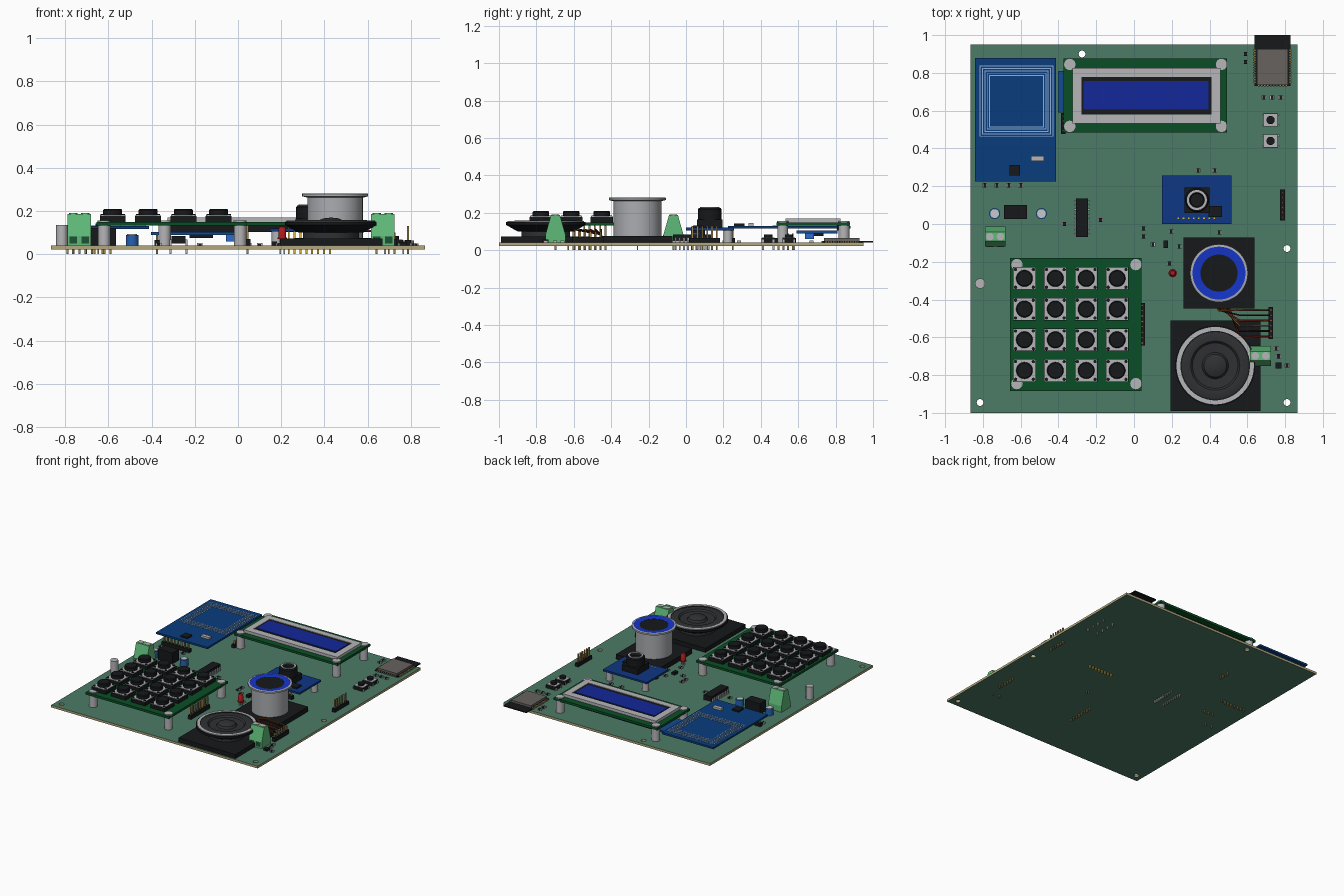
import bpy, bmesh, math
from mathutils import Matrix, Vector

if "Cube" in bpy.data.objects:
    bpy.data.objects.remove(bpy.data.objects["Cube"])

MATS = {}
def mat(hexcol):
    if hexcol not in MATS:
        m = bpy.data.materials.new("colour_" + hexcol)
        lin = [(int(hexcol[i:i + 2], 16) / 255) ** 2.2 for i in (0, 2, 4)]
        m.diffuse_color = (*lin, 1)
        m.use_nodes = True
        m.node_tree.nodes["Principled BSDF"].inputs["Base Color"].default_value = m.diffuse_color
        MATS[hexcol] = m
    return MATS[hexcol]

BLACK, METAL, GREEN, GOLD = "1c1e20", "b4b4b8", "12502a", "a08850"
BLUE, DARK, TERM = "123f7c", "333436", "5fb878"
Z0, Z1 = 0.023, 0.04  # underside and top of the main board

def finish(name, bm, col, smooth=False):
    bmesh.ops.recalc_face_normals(bm, faces=bm.faces)
    me = bpy.data.meshes.new(name)
    bm.to_mesh(me)
    bm.free()
    ob = bpy.data.objects.new(name, me)
    bpy.context.collection.objects.link(ob)
    me.materials.append(mat(col))
    if smooth:
        bpy.ops.object.select_all(action='DESELECT')
        ob.select_set(True)
        bpy.context.view_layer.objects.active = ob
        bpy.ops.object.shade_smooth_by_angle(angle=math.radians(35))
    return ob

def boxes(name, items, col):
    """Each item is (centre x, centre y, size x, size y, bottom z, top z)."""
    bm = bmesh.new()
    for x, y, sx, sy, a, b in items:
        bmesh.ops.create_cube(bm, size=1, matrix=Matrix.Translation((x, y, (a + b) / 2))
                              @ Matrix.Diagonal((sx, sy, b - a, 1)))
    return finish(name, bm, col)

def lathe(name, profile, places, col, seg=32):
    """Turn an (r, z) profile round each (x, y) place."""
    bm = bmesh.new()
    for x, y in places:
        vs = [bm.verts.new((x + r, y, z)) for r, z in profile]
        es = [bm.edges.new(p) for p in zip(vs, vs[1:])]
        bmesh.ops.spin(bm, geom=vs + es, cent=(x, y, 0), axis=(0, 0, 1),
                       angle=math.tau, steps=seg, use_duplicate=False)
    bmesh.ops.remove_doubles(bm, verts=bm.verts, dist=1e-5)
    return finish(name, bm, col, True)

def rod(name, r, a, b, places, col, seg=24):
    return lathe(name, [(0, a), (r, a), (r, b), (0, b)], places, col, seg)

def pins(name, places, top, col=GOLD, w=0.009):
    return boxes(name, [(x, y, w, w, 0, top) for x, y in places], col)

def row(x0, y0, x1, y1, n):
    return [(x0 + (x1 - x0) * i / (n - 1), y0 + (y1 - y0) * i / (n - 1)) for i in range(n)]

def frame(cx, cy, sx, sy, t, a, b):
    return [(cx, cy + s * (sy - t) / 2, sx, t, a, b) for s in (-1, 1)] + \
           [(cx + s * (sx - t) / 2, cy, t, sy - 2 * t, a, b) for s in (-1, 1)]

# main board: flat filled outline with mounting holes
cu = bpy.data.curves.new("main_board", 'CURVE')
cu.dimensions, cu.fill_mode, cu.extrude = '2D', 'BOTH', (Z1 - Z0) / 2
def loop(pts):
    sp = cu.splines.new('POLY')
    sp.points.add(len(pts) - 1)
    for p, (x, y) in zip(sp.points, pts):
        p.co = (x, y, 0, 1)
    sp.use_cyclic_u = True
loop([(-0.865, -1), (0.865, -1), (0.865, 0.95), (-0.865, 0.95)])
for hx, hy in [(-0.275, 0.9), (0.81, -0.13), (0.81, -0.945), (-0.815, -0.945)]:
    loop([(hx + 0.018 * math.cos(k * math.tau / 24), hy + 0.018 * math.sin(k * math.tau / 24)) for k in range(24)])
board = bpy.data.objects.new("main_board", cu)
bpy.context.collection.objects.link(board)
board.location.z = (Z0 + Z1) / 2
bpy.context.view_layer.objects.active = board
board.select_set(True)
bpy.ops.object.convert(target='MESH')
board = bpy.context.object
board.data.materials.clear()
board.data.materials.append(mat("4d7a66"))
board.data.materials.append(mat("b0a67c"))
for p in board.data.polygons:
    p.material_index = 0 if abs(p.normal.z) > 0.5 else 1
    p.use_smooth = False

# standoffs shared by the raised modules
key_posts = [(x, y) for x in (-0.62, 0.01) for y in (-0.215, -0.845)]
lcd_posts = [(x, y) for x in (-0.34, 0.463) for y in (0.517, 0.845)]
rod("module_standoffs", 0.029, Z1, 0.132, key_posts + lcd_posts, METAL)
rod("module_screws", 0.03, 0.148, 0.156, key_posts + lcd_posts, METAL)
rod("lone_standoff", 0.027, Z1, 0.135, [(-0.815, -0.315)], METAL)
rod("camera_standoffs", 0.024, Z1, 0.108, [(0.18, 0.225), (0.483, 0.225)], METAL)

# keypad
boxes("keypad_board", [(-0.308, -0.532, 0.696, 0.705, 0.132, 0.149)], GREEN)
keys = [(-0.58 + 0.1635 * i, -0.288 - 0.1625 * j) for i in range(4) for j in range(4)]
boxes("key_bases", [(x, y, 0.12, 0.12, 0.149, 0.178) for x, y in keys], BLACK)
boxes("key_plates", [(x, y, 0.116, 0.116, 0.178, 0.182) for x, y in keys], METAL)
corner = [(x + a * 0.047, y + b * 0.047) for x, y in keys for a in (-1, 1) for b in (-1, 1)]
rod("key_rivets", 0.009, 0.18, 0.186, corner, BLACK, 10)
lathe("key_caps", [(0, 0.18), (0.044, 0.18), (0.044, 0.205), (0.039, 0.21), (0, 0.21)], keys, BLACK)
boxes("keypad_header", [(0.045, -0.53, 0.024, 0.225, Z1, 0.07)], BLACK)
pins("keypad_pins", row(0.045, -0.63, 0.045, -0.43, 8), 0.132)

# character display
boxes("display_board", [(0.06, 0.681, 0.867, 0.392, 0.132, 0.149)], GREEN)
boxes("display_bezel", frame(0.066, 0.679, 0.783, 0.292, 0.048, 0.149, 0.17), METAL)
boxes("display_surround", [(0.064, 0.679, 0.695, 0.2, 0.149, 0.166)], BLACK)
boxes("display_screen", [(0.064, 0.681, 0.661, 0.15, 0.166, 0.169)], "1a2c98")
boxes("display_backpack", [(-0.178, 0.7, 0.45, 0.22, 0.09, 0.104)], "1a4c90")
boxes("backpack_parts", [(-0.17, 0.69, 0.11, 0.09, 0.075, 0.09), (-0.02, 0.82, 0.66, 0.024, 0.104, 0.132)], BLACK)
boxes("backpack_trimmer", [(-0.03, 0.66, 0.05, 0.05, 0.06, 0.09)], "2f6bd0")
boxes("display_header", [(-0.375, 0.532, 0.024, 0.11, Z1, 0.066)], BLACK)
pins("display_pins", row(-0.375, 0.495, -0.375, 0.57, 4), 0.09)

# card reader with its square antenna loops
boxes("reader_board", [(-0.628, 0.552, 0.43, 0.653, 0.116, 0.13)], BLUE)
loops = []
for i in range(5):
    loops += frame(-0.622, 0.65, 0.39 - 0.025 * i, 0.376 - 0.025 * i, 0.005, 0.1295, 0.132)
boxes("reader_antenna", loops, "8fb0d8")
boxes("reader_chip", [(-0.632, 0.285, 0.056, 0.056, 0.13, 0.142)], BLACK)
boxes("reader_crystal", [(-0.511, 0.347, 0.07, 0.028, 0.13, 0.145)], METAL)
boxes("reader_header", [(-0.69, 0.25, 0.23, 0.026, Z1, 0.066)], BLACK)
pins("reader_pins", row(-0.79, 0.25, -0.59, 0.25, 8), 0.118)

# camera module
boxes("camera_board", [(0.332, 0.128, 0.367, 0.258, 0.106, 0.12)], "163a82")
boxes("camera_body", [(0.333, 0.127, 0.133, 0.135, 0.12, 0.165)], BLACK)
lathe("camera_barrel", [(0, 0.165), (0.064, 0.165), (0.064, 0.218), (0.058, 0.226), (0.04, 0.226), (0.034, 0.21),
                        (0, 0.21)], [(0.333, 0.127)], BLACK)
lathe("camera_ring", [(0.053, 0.225), (0.053, 0.23), (0.04, 0.23), (0.04, 0.225), (0.053, 0.225)], [(0.333, 0.127)], METAL)
boxes("camera_chip", [(0.43, 0.066, 0.07, 0.056, 0.12, 0.132)], BLACK)
cam_row = row(0.235, 0.03, 0.425, 0.03, 8)
boxes("camera_header", [(0.33, 0.03, 0.22, 0.026, Z1, 0.066)], BLACK)
pins("camera_pins", cam_row, 0.124, "d8b840")

# fingerprint sensor
FP = [(0.45, -0.26)]
boxes("sensor_base", [(0.45, -0.26, 0.376, 0.376, Z1, 0.076)], BLACK)
lathe("sensor_housing", [(0, 0.07), (0.128, 0.07), (0.128, 0.262), (0.153, 0.268), (0.153, 0.28), (0.14, 0.282),
                         (0.14, 0.274), (0, 0.274)], FP, "a9abaf", 48)
lathe("sensor_light_ring", [(0.14, 0.274), (0.14, 0.281), (0.098, 0.278), (0.098, 0.272), (0.14, 0.274)], FP, "1c38c8", 48)
rod("sensor_window", 0.098, 0.27, 0.277, FP, BLACK, 48)

# sensor wires to a side header
boxes("wire_header", [(0.725, -0.525, 0.024, 0.17, Z1, 0.07)], BLACK)
pins("wire_pins", row(0.725, -0.595, 0.725, -0.455, 6), 0.1)
for i, (px, py) in enumerate(row(0.725, -0.595, 0.725, -0.455, 6)):
    wc = bpy.data.curves.new("sensor_wire", 'CURVE')
    wc.dimensions, wc.bevel_depth, wc.bevel_resolution = '3D', 0.005, 1
    sp = wc.splines.new('POLY')
    path = [(0.5 - 0.012 * i, -0.44, 0.06), (0.51 - 0.012 * i, -0.46, 0.085), (0.56, py, 0.11), (0.7, py, 0.105), (px, py, 0.08)]
    sp.points.add(len(path) - 1)
    for p, c in zip(sp.points, path):
        p.co = (*c, 1)
    wc.materials.append(mat(("7a2a22", "2a2020", "7a4a22")[i % 3]))
    bpy.context.collection.objects.link(bpy.data.objects.new("sensor_wire", wc))

# loudspeaker
SP = [(0.43, -0.75)]
boxes("speaker_plate", [(0.432, -0.75, 0.475, 0.478, Z1, 0.072)], BLACK)
rod("speaker_magnet", 0.13, 0.07, 0.11, SP, DARK, 48)
lathe("speaker_basket", [(0, 0.1), (0.15, 0.1), (0.212, 0.135), (0.212, 0.15), (0.185, 0.155), (0.12, 0.135), (0, 0.135)],
      SP, BLACK, 48)
lathe("speaker_ring", [(0.205, 0.148), (0.205, 0.157), (0.184, 0.157), (0.184, 0.148), (0.205, 0.148)], SP, METAL, 48)
lathe("speaker_cone", [(0.184, 0.15), (0.165, 0.158), (0.13, 0.154), (0.12, 0.143), (0.07, 0.14)], SP, DARK, 48)
lathe("speaker_dust_cap", [(0.07, 0.138), (0.06, 0.155), (0.035, 0.166), (0, 0.17)], SP, DARK, 48)

# screw terminals: trapezoid profile pushed along x
for side, cx, cy in (("left", -0.735, -0.067), ("right", 0.67, -0.698)):
    bm = bmesh.new()
    prof = [(-0.053, Z1), (0.053, Z1), (0.053, 0.085), (0.024, 0.187), (-0.024, 0.187), (-0.053, 0.085)]
    f = bm.faces.new([bm.verts.new((cx - 0.055, cy + y, z)) for y, z in prof])
    ext = bmesh.ops.extrude_face_region(bm, geom=[f])
    bmesh.ops.translate(bm, vec=(0.11, 0, 0), verts=[v for v in ext["geom"] if isinstance(v, bmesh.types.BMVert)])
    finish(side + "_terminal", bm, TERM)
    ways = [(cx - 0.028, cy), (cx + 0.028, cy)]
    boxes(side + "_terminal_openings", [(x, y - 0.053, 0.036, 0.004, 0.05, 0.082) for x, y in ways], "245238")
    rod(side + "_terminal_screws", 0.02, 0.18, 0.19, ways, METAL, 20)
    pins(side + "_terminal_pins", ways, 0.05)

# radio module with shield can and edge pads
boxes("radio_board", [(0.733, 0.865, 0.192, 0.27, Z1, 0.048)], BLACK)
boxes("radio_shield", [(0.733, 0.832, 0.165, 0.19, 0.048, 0.064)], "66625f")
boxes("radio_pads", [(0.733 + s * 0.096, y, 0.012, 0.007, Z1, 0.05) for s in (-1, 1) for _, y in row(0, 0.75, 0, 0.92, 14)]
      + [(x, 0.731, 0.007, 0.012, Z1, 0.05) for x, _ in row(0.66, 0, 0.806, 0, 10)], GOLD)

# two push buttons
push = [(0.723, 0.55), (0.723, 0.44)]
boxes("push_button_bases", [(x, y, 0.08, 0.07, Z1, 0.066) for x, y in push], BLACK)
boxes("push_button_plates", [(x, y, 0.076, 0.066, 0.066, 0.069) for x, y in push], METAL)
rod("push_button_caps", 0.022, 0.066, 0.085, push, BLACK)
pins("push_button_legs", [(x + a * 0.042, y + b * 0.028) for x, y in push for a in (-1, 1) for b in (-1, 1)], 0.056, METAL)

# free pin header at the right edge
boxes("edge_header", [(0.787, 0.1, 0.026, 0.165, Z1, 0.066)], BLACK)
pins("edge_pins", row(0.787, 0.035, 0.787, 0.165, 6), 0.13)

# dual in-line chip
boxes("inline_chip", [(-0.275, 0.033, 0.064, 0.206, 0.05, 0.085)], BLACK)
chip_legs = [(-0.275 + s * 0.037, y) for s in (-1, 1) for _, y in row(0, -0.055, 0, 0.121, 9)]
pins("inline_chip_legs", chip_legs, 0.068, METAL)

# power section
boxes("power_converter", [(-0.627, 0.063, 0.122, 0.075, Z1, 0.122)], BLACK)
pins("power_converter_pins", row(-0.665, 0.063, -0.59, 0.063, 3), 0.05)
caps = [(-0.738, 0.055), (-0.49, 0.055)]
rod("capacitor_cans", 0.029, Z1, 0.09, caps, "2a62b0")
rod("capacitor_tops", 0.023, 0.09, 0.093, caps, "c4c8cc")

# status light
lathe("status_light", [(0, 0.07), (0.022, 0.07), (0.022, 0.078), (0.018, 0.078), (0.018, 0.115), (0.012, 0.127), (0, 0.131)],
      [(0.205, -0.26)], "b42222", 20)
pins("status_light_legs", [(0.196, -0.26), (0.214, -0.26)], 0.072, METAL, 0.006)

# small surface parts: dark body with metal ends
small = row(-0.79, 0.205, -0.6, 0.205, 4) + row(0.687, 0.67, 0.776, 0.67, 3) + [
    (-0.368, 0.0), (-0.177, 0.022), (0.05, -0.024), (0.05, -0.066), (0.1, -0.108), (0.198, -0.04), (0.24, -0.12),
    (0.188, -0.21), (0.34, 0.284), (0.427, 0.284), (0.452, -0.045), (0.59, 0.9), (0.59, 0.857), (0.754, -0.66),
    (0.765, -0.7), (0.81, -0.75)]
boxes("chip_part_bodies", [(x, y, 0.014, 0.022, Z1, 0.05) for x, y in small], BLACK)
boxes("chip_part_ends", [(x + s * 0.01, y, 0.006, 0.022, Z1, 0.051) for x, y in small for s in (-1, 1)], METAL)
boxes("small_chips", [(0.168, -0.108, 0.026, 0.04, Z1, 0.058), (0.764, -0.75, 0.032, 0.032, Z1, 0.056)], BLACK)
